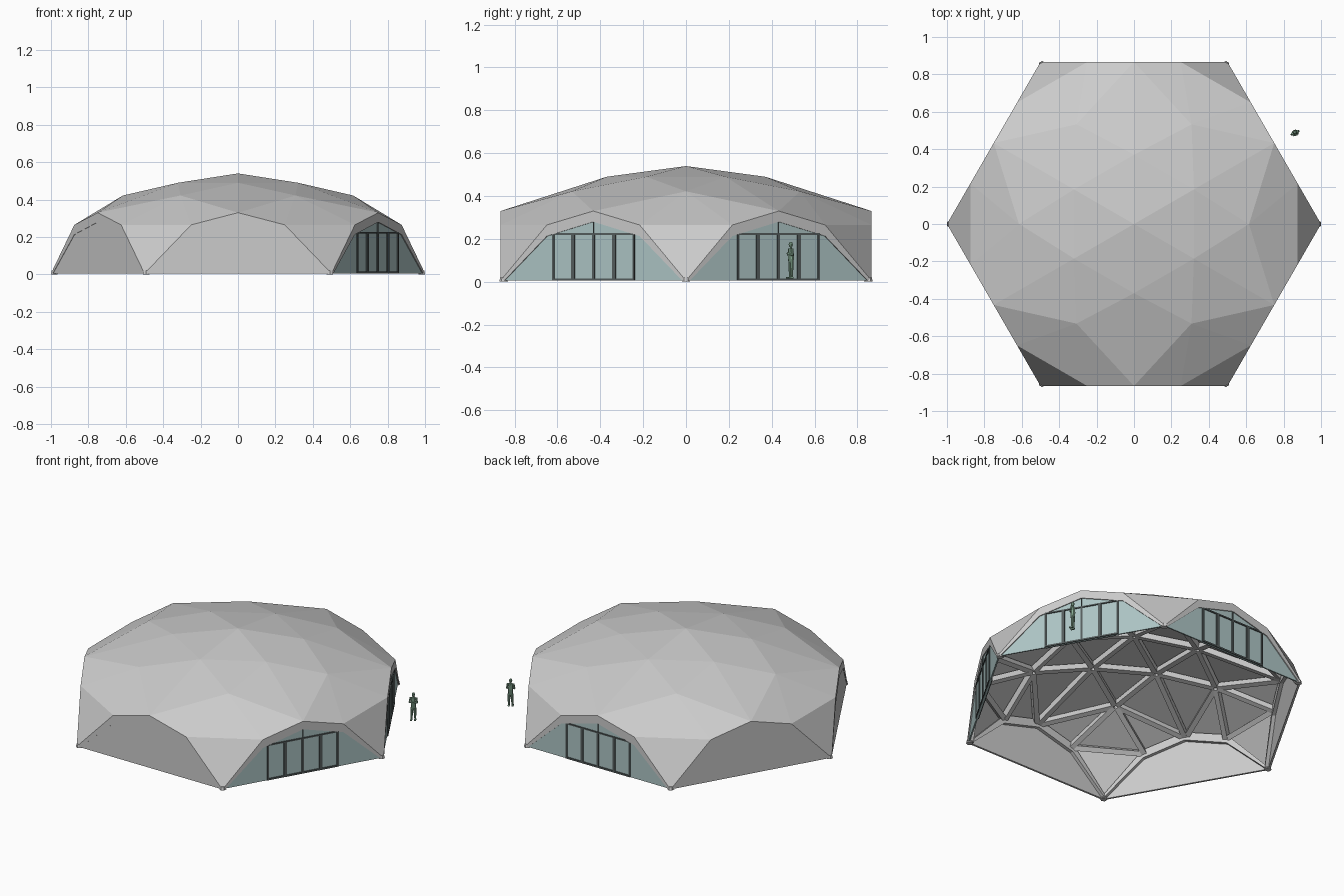
import bpy, bmesh
from math import pi, cos, sin, radians
from mathutils import Vector, Matrix

if "Cube" in bpy.data.objects:
    bpy.data.objects.remove(bpy.data.objects["Cube"])

APO = 0.866  # distance from centre to each side wall


def material(name, rgb):
    m = bpy.data.materials.new(name)
    m.diffuse_color = (*rgb, 1)
    m.use_nodes = True
    m.node_tree.nodes["Principled BSDF"].inputs["Base Color"].default_value = m.diffuse_color
    return m


GLASS = material("tinted_glass", (0.42, 0.56, 0.56))
FRAME = material("dark_frame", (0.09, 0.11, 0.11))
GREEN = material("figure_green", (0.25, 0.42, 0.30))


def finish(name, bm, mat=None, matrix=None):
    bmesh.ops.recalc_face_normals(bm, faces=bm.faces)
    me = bpy.data.meshes.new(name)
    bm.to_mesh(me)
    bm.free()
    ob = bpy.data.objects.new(name, me)
    bpy.context.collection.objects.link(ob)
    if mat:
        me.materials.append(mat)
    if matrix:
        ob.matrix_world = matrix
    return ob


def add_box(bm, lo, hi):
    lo, hi = Vector(lo), Vector(hi)
    size = hi - lo
    m = Matrix.Translation((lo + hi) / 2) @ Matrix.Diagonal((*size, 1))
    bmesh.ops.create_cube(bm, size=1, matrix=m)


def slab(name, polys, y, depth, mat, matrix):
    """Profiles in x-z, extruded inward from y."""
    bm = bmesh.new()
    faces = [bm.faces.new([bm.verts.new((x, y, z)) for x, z in p]) for p in polys]
    bmesh.ops.remove_doubles(bm, verts=bm.verts, dist=1e-5)
    ext = bmesh.ops.extrude_face_region(bm, geom=bm.faces[:])["geom"]
    bmesh.ops.translate(bm, vec=(0, -depth, 0),
                        verts=[g for g in ext if isinstance(g, bmesh.types.BMVert)])
    return finish(name, bm, mat, matrix)


def polar(r, deg, z):
    return Vector((r * cos(radians(deg)), r * sin(radians(deg)), z))


# faceted dome shell: rings of points joined by triangles
bm = bmesh.new()
apex = bm.verts.new((0, 0, 0.54))
inner = [bm.verts.new(polar(0.37, 60 * k + 30, 0.49)) for k in range(6)]
outer = [bm.verts.new(polar(0.615, 60 * k, 0.422)) for k in range(6)]
peak = [bm.verts.new(polar(APO, 60 * k + 30, 0.33)) for k in range(6)]
foot = [bm.verts.new(polar(1, 60 * k, 0.005)) for k in range(6)]
arm_r, arm_l = [], []
for k in range(6):
    a, b, c = (polar(1, 60 * j, 0) for j in (k - 1, k, k + 1))
    arm_r.append(bm.verts.new(b * 0.75 + a * 0.25 + Vector((0, 0, 0.265))))
    arm_l.append(bm.verts.new(b * 0.75 + c * 0.25 + Vector((0, 0, 0.265))))
for k in range(6):
    j, n = k - 1, (k + 1) % 6
    for tri in ((apex, inner[k], inner[n]),
                (inner[j], outer[k], inner[k]),
                (outer[k], peak[k], inner[k]),
                (peak[k], outer[n], inner[k]),
                (outer[k], arm_l[k], peak[k]),
                (outer[k], peak[j], arm_r[k]),
                (outer[k], arm_r[k], arm_l[k]),
                (arm_r[k], foot[k], arm_l[k])):
        bm.faces.new(tri)
bmesh.ops.recalc_face_normals(bm, faces=bm.faces)

# beams under every inner shell edge
beams = bmesh.new()
bm.normal_update()
for e in bm.edges:
    if e.is_boundary:
        continue
    a, b = (v.co for v in e.verts)
    up = sum((f.normal for f in e.link_faces), Vector())
    if up.dot((a + b) / 2) < 0:
        up.negate()
    along = (b - a).normalized()
    up = (up - along * up.dot(along)).normalized()
    side = up.cross(along)
    rot = Matrix((along, side, up)).transposed().to_4x4()
    m = (Matrix.Translation((a + b) / 2 - up * 0.026) @ rot
         @ Matrix.Diagonal(((b - a).length - 0.03, 0.03, 0.036, 1)))
    bmesh.ops.create_cube(beams, size=1, matrix=m)
finish("roof_beams", beams)
finish("dome_shell", bm)

# six side walls: arch fascia with a solid panel or a glazed wall below
top = [(-0.5, 0.005), (-0.25, 0.265), (0, 0.33), (0.25, 0.265), (0.5, 0.005)]
low = [(-0.48, 0.005), (-0.25, 0.213), (0, 0.28), (0.25, 0.213), (0.48, 0.005)]
strip = [[top[i], top[i + 1], low[i + 1], low[i]] for i in range(4)]
for deg in range(-30, 330, 60):
    rot = Matrix.Rotation(radians(deg - 90), 4, 'Z')
    slab("arch_fascia", strip, APO, 0.035, None, rot)
    if deg > 100:
        slab("solid_wall", [low], APO - 0.002, 0.012, None, rot)
        continue
    slab("glass_wall", [low], APO - 0.006, 0.008, GLASS, rot)
    fr = bmesh.new()
    y0, y1 = APO - 0.02, APO
    for x, w in ((-0.216, 0.005), (-0.11, 0.009), (0, 0.006), (0.11, 0.009), (0.216, 0.005)):
        add_box(fr, (x - w, y0, 0.008), (x + w, y1, 0.226))
    add_box(fr, (-0.221, y0, 0.219), (0.221, y1, 0.227))
    add_box(fr, (-0.221, y0, 0.006), (0.221, y1, 0.016))
    add_box(fr, (-0.002, y0, 0.226), (0.002, y1, 0.28))
    finish("door_frame", fr, FRAME, rot)

# foot pads at the corners
pads = bmesh.new()
for k in range(6):
    bmesh.ops.create_cone(pads, cap_ends=True, segments=6, radius1=0.02, radius2=0.016,
                          depth=0.02, matrix=Matrix.Translation(polar(0.983, 60 * k, 0.01)))
finish("foot_pads", pads)

# standing scale figure with folded arms
fig = bmesh.new()


def limb(a, b, r1, r2):
    a, b = Vector(a), Vector(b)
    q = (b - a).to_track_quat('Z', 'Y').to_matrix().to_4x4()
    bmesh.ops.create_cone(fig, cap_ends=True, segments=8, radius1=r1, radius2=r2,
                          depth=(b - a).length, matrix=Matrix.Translation((a + b) / 2) @ q)


limb((0, 0, 0.084), (0, 0, 0.118), 0.013, 0.015)
limb((0, 0, 0.118), (0, 0, 0.152), 0.015, 0.011)
limb((0, 0, 0.150), (0, 0, 0.160), 0.005, 0.005)
bmesh.ops.create_uvsphere(fig, u_segments=8, v_segments=6, radius=0.011,
                          matrix=Matrix.Translation((0, -0.001, 0.169))
                          @ Matrix.Diagonal((0.85, 1, 1.2, 1)))
for s in (-1, 1):
    limb((s * 0.011, 0, 0.012), (s * 0.008, 0, 0.088), 0.005, 0.009)
    add_box(fig, (s * 0.011 - 0.005, -0.017, 0.012), (s * 0.011 + 0.005, 0.006, 0.019))
    limb((s * 0.016, 0, 0.150), (s * 0.022, -0.003, 0.120), 0.006, 0.005)
    limb((s * 0.022, -0.003, 0.120), (-s * 0.006, -0.017, 0.128), 0.005, 0.004)
finish("scale_figure", fig, GREEN,
       Matrix.Translation((0.86, 0.49, 0.004)) @ Matrix.Rotation(radians(25), 4, 'Z'))
